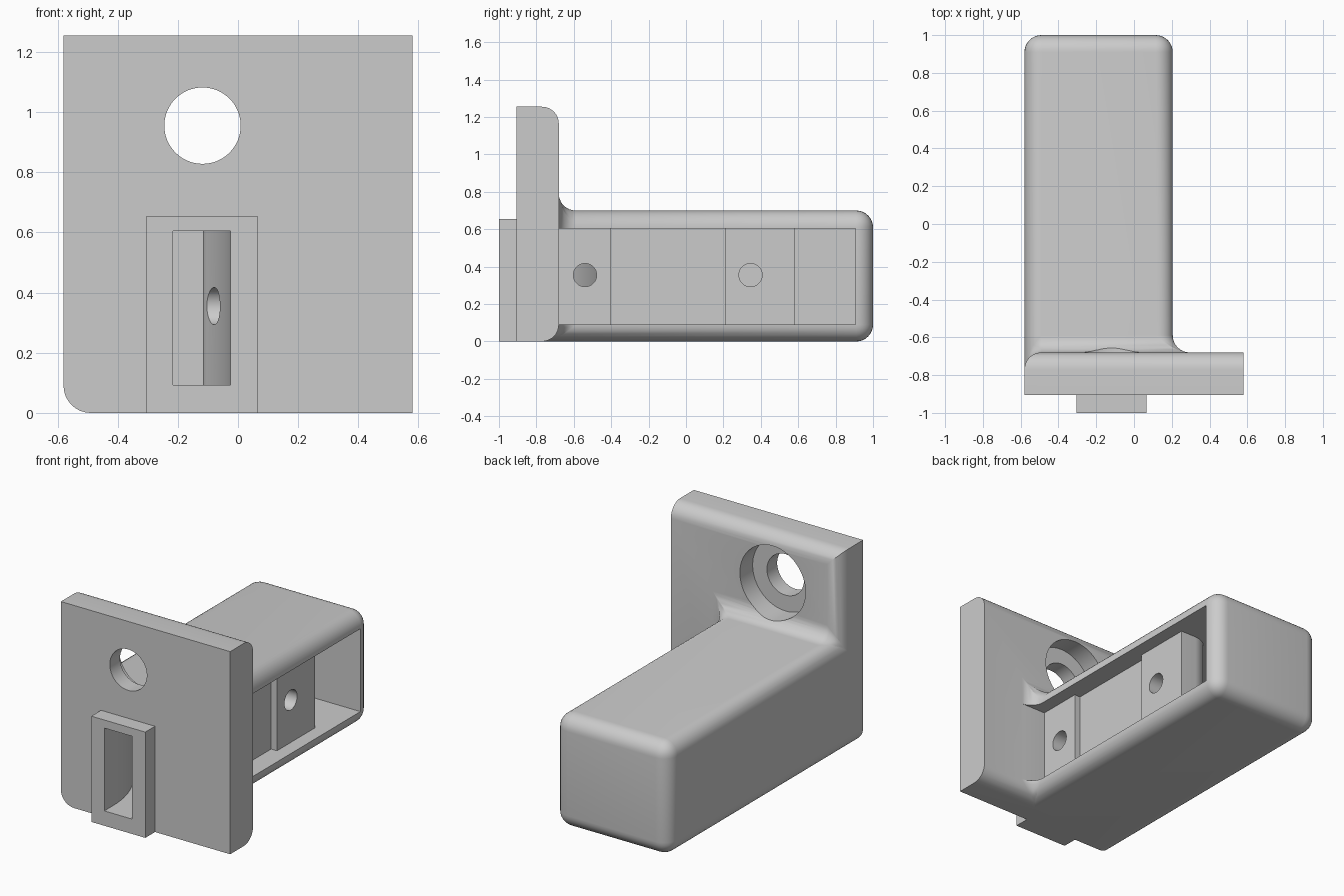
import bpy, bmesh, math
from mathutils import Matrix

cube = bpy.data.objects.get("Cube")
if cube:
    bpy.data.objects.remove(cube, do_unlink=True)

# Single flat colour
grey = bpy.data.materials.new("plain_grey")
grey.use_nodes = True
COLOUR = (0.6, 0.6, 0.6, 1)
grey.diffuse_color = COLOUR
grey.node_tree.nodes["Principled BSDF"].inputs["Base Color"].default_value = COLOUR


def to_object(name, bm):
    bmesh.ops.recalc_face_normals(bm, faces=bm.faces[:])
    mesh = bpy.data.meshes.new(name)
    bm.to_mesh(mesh)
    bm.free()
    mesh.materials.append(grey)
    ob = bpy.data.objects.new(name, mesh)
    bpy.context.collection.objects.link(ob)
    return ob


def prism(name, outline, z0, z1):
    bm = bmesh.new()
    low = [bm.verts.new((x, y, z0)) for x, y in outline]
    high = [bm.verts.new((x, y, z1)) for x, y in outline]
    bm.faces.new(low)
    bm.faces.new(high)
    for i in range(len(low)):
        j = (i + 1) % len(low)
        bm.faces.new((low[i], low[j], high[j], high[i]))
    return to_object(name, bm)


def cylinder(name, centre, radius, length, axis):
    bm = bmesh.new()
    turn = Matrix.Rotation(math.pi / 2, 4, axis)
    bmesh.ops.create_cone(bm, cap_ends=True, segments=64, radius1=radius, radius2=radius,
                          depth=length, matrix=Matrix.Translation(centre) @ turn)
    return to_object(name, bm)


def arc(cx, cy, r, start, end, n=16):
    steps = [start + (end - start) * i / n for i in range(n + 1)]
    return [(cx + r * math.cos(a), cy + r * math.sin(a)) for a in steps]


def combine(body, tool, operation):
    mod = body.modifiers.new(operation.lower(), 'BOOLEAN')
    mod.operation, mod.solver, mod.object = operation, 'EXACT', tool
    tool.hide_render = True
    bpy.context.view_layer.objects.active = body
    bpy.ops.object.modifier_apply(modifier=mod.name)
    bpy.data.objects.remove(tool, do_unlink=True)


# Mounting plate and arm as one solid
LEFT, RIGHT, ARM = -0.58, 0.58, 0.205
FRONT, BACK, END = -0.905, -0.68, 1.0
LEVEL = (0, 0.7, 1.255)
PLAN = dict(a=(LEFT, FRONT), b=(RIGHT, FRONT), c=(RIGHT, BACK), d=(ARM, BACK),
            e=(ARM, END), f=(LEFT, END), g=(LEFT, BACK))
FACES = ("a0 b0 c0 d0 e0 f0", "a0 b0 b2 a2", "b0 c0 c2 b2", "c0 d0 d1 g1 g2 c2",
         "a0 a2 g2 g1 f1 f0", "d0 e0 e1 d1", "e0 f0 f1 e1", "d1 e1 f1 g1", "a2 b2 c2 g2")
bm = bmesh.new()
corner = {}
for face in FACES:
    for key in face.split():
        if key not in corner:
            corner[key] = bm.verts.new((*PLAN[key[0]], LEVEL[int(key[1])]))
    bm.faces.new([corner[k] for k in face.split()])
bmesh.ops.recalc_face_normals(bm, faces=bm.faces[:])

# Round every edge but those of the front face, the +x plate edge and the top left
sharp = bm.edges.get((corner["a2"], corner["g2"]))
rounded = [e for e in bm.edges if e is not sharp and e != sharp
           and not all(abs(v.co.y - FRONT) < 1e-4 for v in e.verts)
           and not all(abs(v.co.x - RIGHT) < 1e-4 for v in e.verts)]
bmesh.ops.bevel(bm, geom=rounded, offset=0.09, offset_type='OFFSET', segments=8,
                profile=0.5, affect='EDGES', clamp_overlap=False)
bracket = to_object("wall_bracket", bm)

# Raised tab on the front
tab = prism("front_tab", [(-0.305, -1), (0.065, -1), (0.065, -0.8), (-0.305, -0.8)], 0, 0.655)
combine(bracket, tab, 'UNION')

# Front slot, curved channel and arm cavity around the inner pillar
channel = [(-0.215, -1.1), (-0.025, -1.1)]
channel += arc(-0.995, -0.86, 0.97, 0, 0.437)
channel += arc(0.015, 0.45, 0.13, math.pi, math.pi / 2)
channel += [(0.12, 0.58), (0.12, 0.21), (0.08, 0.21), (0.08, -0.4), (0.12, -0.4),
            (0.12, -0.679), (0.4, -0.679), (0.4, 0.905), (-0.49, 0.905)]
channel += arc(-0.8, -0.905, 0.584, 1.011, 0)
combine(bracket, prism("cavity_cutter", channel, 0.092, 0.605), 'DIFFERENCE')

# Cross holes through the pillar
for y in (-0.54, 0.345):
    combine(bracket, cylinder("pin_cutter", (0.05, y, 0.355), 0.062, 0.4, 'Y'), 'DIFFERENCE')

# Plate hole and its counterbore
combine(bracket, cylinder("hole_cutter", (-0.118, -0.8, 0.955), 0.127, 0.5, 'X'), 'DIFFERENCE')
combine(bracket, cylinder("bore_cutter", (-0.118, -0.655, 0.955), 0.225, 0.3, 'X'), 'DIFFERENCE')

# Smooth the rounds, keep hard edges
bpy.ops.object.select_all(action='DESELECT')
bracket.select_set(True)
bpy.context.view_layer.objects.active = bracket
bpy.ops.object.shade_smooth_by_angle(angle=math.radians(30))
